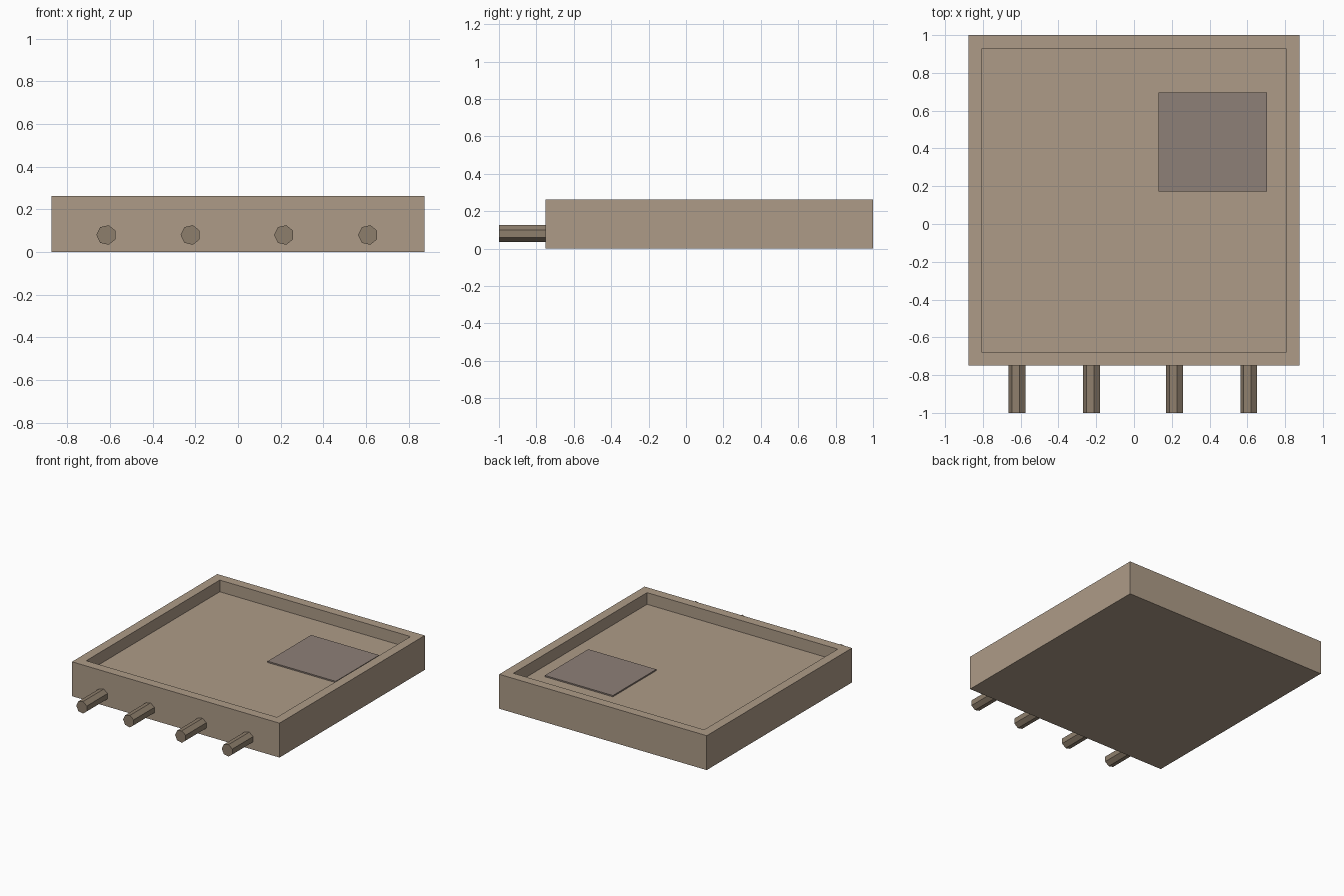
import bpy, bmesh, math
from mathutils import Matrix

if "Cube" in bpy.data.objects:
    bpy.data.objects.remove(bpy.data.objects["Cube"])


def material(name, rgb):
    mat = bpy.data.materials.new(name)
    mat.diffuse_color = (*rgb, 1)
    mat.use_nodes = True
    mat.node_tree.nodes["Principled BSDF"].inputs["Base Color"].default_value = mat.diffuse_color
    return mat


def add_object(name, bm, mat):
    mesh = bpy.data.meshes.new(name)
    bm.normal_update()
    bm.to_mesh(mesh)
    bm.free()
    mesh.materials.append(mat)
    obj = bpy.data.objects.new(name, mesh)
    bpy.context.collection.objects.link(obj)
    return obj


def box(x0, x1, y0, y1, z0, z1):
    bm = bmesh.new()
    mat = (Matrix.Translation(((x0 + x1) / 2, (y0 + y1) / 2, (z0 + z1) / 2))
           @ Matrix.Diagonal((x1 - x0, y1 - y0, z1 - z0, 1)))
    bmesh.ops.create_cube(bm, size=1, matrix=mat)
    bm.normal_update()
    return bm


tan = material("tan", (0.42, 0.33, 0.245))
brown = material("brown", (0.27, 0.21, 0.15))
mauve = material("mauve_grey", (0.27, 0.215, 0.185))

# Tray: block with the top face inset and sunk to leave a rim
TOP, FLOOR = 0.262, 0.173
bm = box(-0.875, 0.875, -0.75, 1.0, 0, TOP)
top = max(bm.faces, key=lambda f: f.calc_center_median().z)
bmesh.ops.inset_region(bm, faces=[top], thickness=0.1)
walls = bmesh.ops.extrude_discrete_faces(bm, faces=[top])
for v in walls["faces"][0].verts:
    v.co.z = FLOOR
bmesh.ops.recalc_face_normals(bm, faces=bm.faces)
add_object("tray", bm, tan)

# Thin plate lying on the tray floor
add_object("floor_plate", box(0.13, 0.704, 0.172, 0.695, FLOOR - 0.005, 0.183), mauve)

# Seven-sided pegs along the front, a point of each facing -x
Y_FRONT, Y_BACK, RADIUS = -1.0, -0.74, 0.047
for i, x in enumerate((-0.617, -0.222, 0.216, 0.61)):
    bm = bmesh.new()
    ring = []
    for k in range(7):
        a = math.pi + k * math.tau / 7
        ring.append(bm.verts.new((x + RADIUS * math.cos(a), Y_FRONT,
                                  0.08 + RADIUS * math.sin(a))))
    cap = bm.faces.new(ring)
    ext = bmesh.ops.extrude_face_region(bm, geom=[cap], use_keep_orig=True)
    for v in ext["geom"]:
        if isinstance(v, bmesh.types.BMVert):
            v.co.y = Y_BACK
    bmesh.ops.recalc_face_normals(bm, faces=bm.faces)
    add_object(f"peg_{i + 1}", bm, brown)
